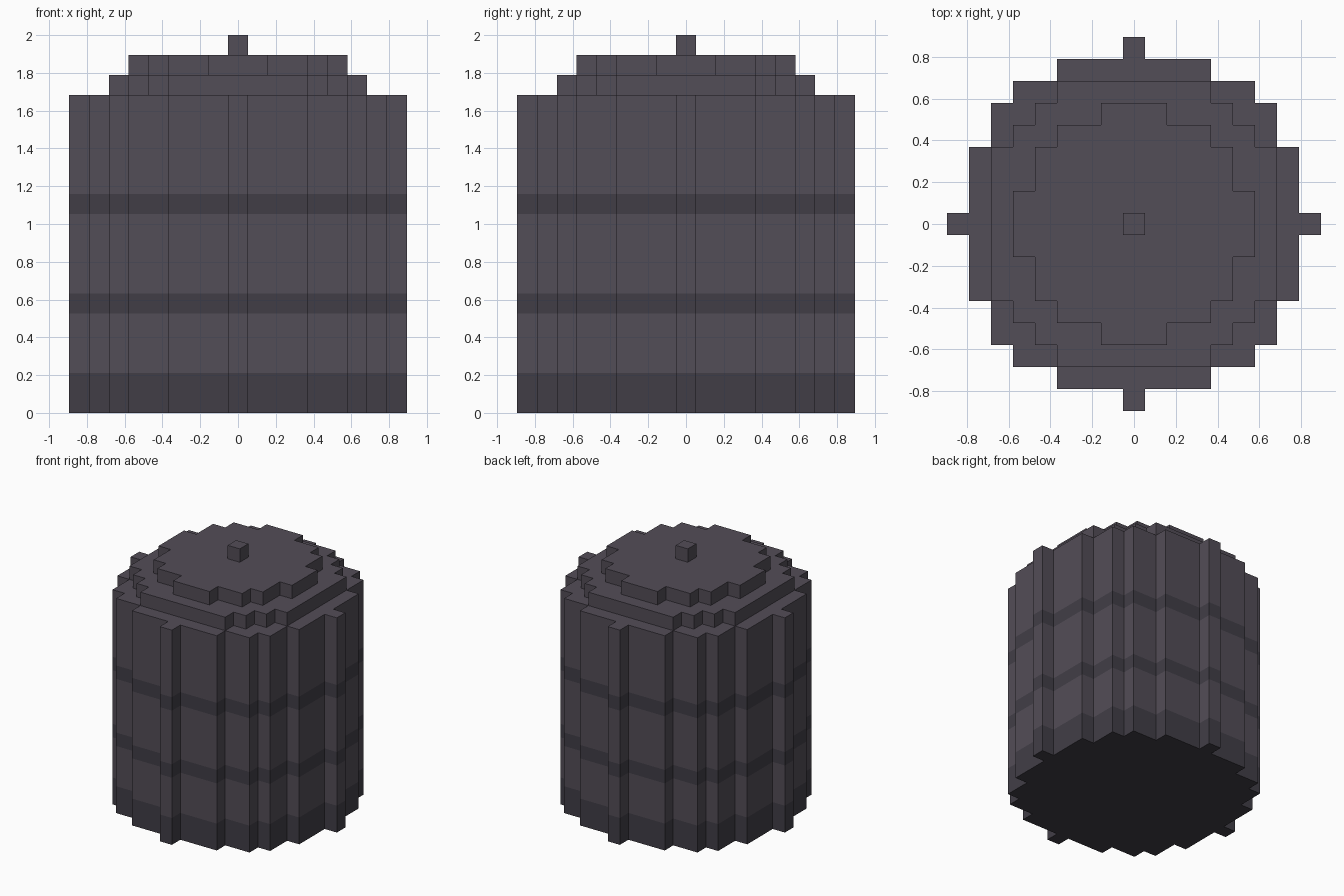
import bpy, bmesh, math

if "Cube" in bpy.data.objects:
    bpy.data.objects.remove(bpy.data.objects["Cube"])

V = 2 / 19  # size of one block


def material(name, rgb):
    m = bpy.data.materials.new(name)
    m.diffuse_color = (*rgb, 1)
    m.use_nodes = True
    m.node_tree.nodes["Principled BSDF"].inputs["Base Color"].default_value = m.diffuse_color
    return m


MAIN = material("grey_stone", (0.086, 0.074, 0.095))
DARK = material("dark_band", (0.053, 0.048, 0.062))


def disc_outline(r2):
    """Stepped outline of all blocks whose squared distance is within r2."""
    n = math.isqrt(r2)
    right = []
    for y in range(-n, n + 1):
        w = math.isqrt(r2 - y * y) + 0.5
        if right and right[-1][0] == w:
            right[-1] = (w, y + 0.5)
        else:
            right += [(w, y - 0.5), (w, y + 0.5)]
    return right + [(-x, y) for x, y in reversed(right)]


def stack(name, r2, levels, dark=()):
    """Closed prism split at the levels; sections starting at dark are banded."""
    outline = disc_outline(r2)
    n = len(outline)
    bm = bmesh.new()
    rings = [[bm.verts.new((x * V, y * V, z * V)) for x, y in outline] for z in levels]
    for z, a, b in zip(levels, rings, rings[1:]):
        for i in range(n):
            j = (i + 1) % n
            bm.faces.new((a[i], a[j], b[j], b[i])).material_index = int(z in dark)
    bm.faces.new(rings[0][::-1]).material_index = int(levels[0] in dark)
    bm.faces.new(rings[-1])
    mesh = bpy.data.meshes.new(name)
    bm.to_mesh(mesh)
    bm.free()
    mesh.materials.append(MAIN)
    mesh.materials.append(DARK)
    obj = bpy.data.objects.new(name, mesh)
    bpy.context.collection.objects.link(obj)
    return obj


# Banded barrel body
stack("body", 64, [0, 2, 5, 6, 10, 11, 16], dark=(0, 5, 10))
# Stepped lid and knob
stack("lid_lower", 45, [16, 17])
stack("lid_upper", 26, [17, 18])
stack("knob", 0, [18, 19])
